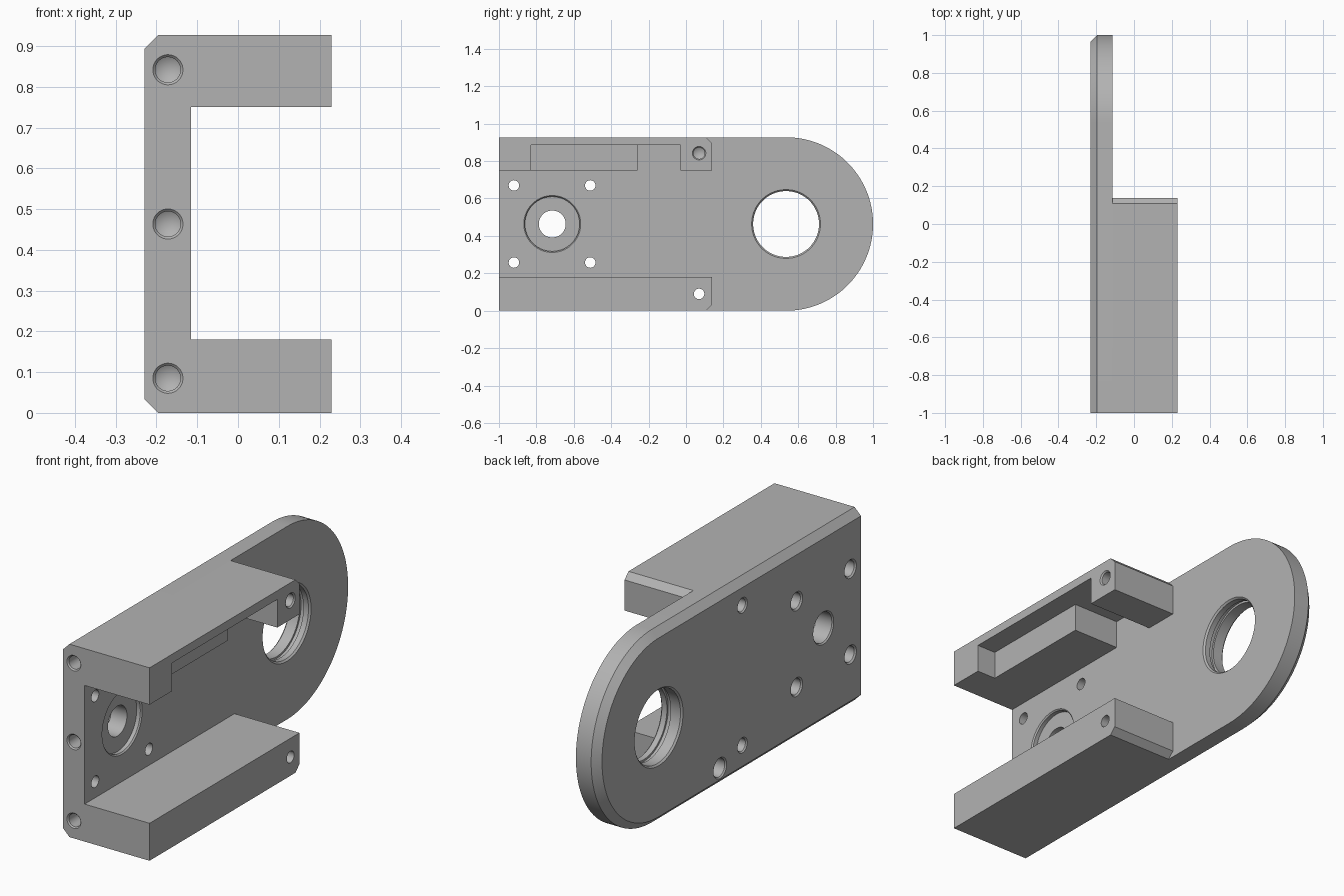
import bpy, bmesh, math
from mathutils import Vector

if "Cube" in bpy.data.objects:
    bpy.data.objects.remove(bpy.data.objects["Cube"], do_unlink=True)

# Main dimensions
H = 0.927
R = H / 2
X0, X1, X2 = -0.23, -0.115, 0.23      # plate outside, plate inside, rail tips
ROUND_Y = 1 - R
CHAMFER = 0.034

metal = bpy.data.materials.new("plain grey metal")
metal.use_nodes = True
GREY = (0.45, 0.45, 0.45, 1)
metal.diffuse_color = GREY
metal.node_tree.nodes["Principled BSDF"].inputs["Base Color"].default_value = GREY


def loft(name, loops):
    """Skin a stack of loops and cap both ends; one-point loops become tips."""
    bm = bmesh.new()
    rings = [[bm.verts.new(p) for p in loop] for loop in loops]
    for a, b in zip(rings, rings[1:]):
        n = max(len(a), len(b))
        for i in range(n):
            j = (i + 1) % n
            if len(b) == 1:
                bm.faces.new((a[i], a[j], b[0]))
            else:
                bm.faces.new((a[i], a[j], b[j], b[i]))
    for ring in (rings[0], rings[-1]):
        if len(ring) > 2:
            bm.faces.new(ring)
    bmesh.ops.recalc_face_normals(bm, faces=bm.faces)
    mesh = bpy.data.meshes.new(name)
    bm.to_mesh(mesh)
    bm.free()
    mesh.materials.append(metal)
    obj = bpy.data.objects.new(name, mesh)
    bpy.context.collection.objects.link(obj)
    return obj


def drill(name, origin, direction, rings, sides=48):
    """Turned cutter from (depth, radius) pairs along a direction."""
    d = Vector(direction)
    u = Vector((0, 0, 1))
    v = d.cross(u)
    loops = []
    for depth, r in rings:
        c = Vector(origin) + d * depth
        if r == 0:
            loops.append([c])
            continue
        angles = [math.tau * i / sides for i in range(sides)]
        loops.append([c + (u * math.cos(a) + v * math.sin(a)) * r for a in angles])
    return loft(name, loops)


def cut(cutter, *targets):
    cutter.hide_render = True
    for target in targets:
        mod = target.modifiers.new("cut", "BOOLEAN")
        mod.operation = "DIFFERENCE"
        mod.solver = "EXACT"
        mod.object = cutter
        bpy.context.view_layer.objects.active = target
        bpy.ops.object.modifier_apply(modifier=mod.name)
    bpy.data.objects.remove(cutter, do_unlink=True)


# Side plate with a round end and a chamfered outer edge
def plate_loop(x, inset, steps=72):
    pts = [(x, -1, inset)]
    for i in range(steps + 1):
        a = -math.pi / 2 + math.pi * i / steps
        pts.append((x, ROUND_Y + (R - inset) * math.cos(a), R + (R - inset) * math.sin(a)))
    return pts + [(x, -1, H - inset)]


plate = loft("side_plate", [plate_loop(X0, CHAMFER), plate_loop(X0 + CHAMFER, 0),
                            plate_loop(X1, 0)])

# Rails with one chamfered rear corner
def rail(name, outer, inner):
    s = 0.03 if inner > outer else -0.03
    profile = [(-1, outer), (0.108, outer), (0.138, outer + s), (0.138, inner), (-1, inner)]
    return loft(name, [[(x, y, z) for y, z in profile] for x in (X1, X2)])


upper = rail("upper_rail", H, 0.75)
lower = rail("lower_rail", 0, 0.18)

# Stepped pocket under the upper rail
pocket = [(0.3, -0.83), (0.3, -0.03), (X1 - 0.05, -0.03),
          (X1 - 0.05, -0.26), (0.13, -0.26), (0.13, -0.83)]
cut(loft("pocket_cutter", [[(x, y, z) for x, y in pocket] for z in (0.7, 0.885)]), upper)


def blind(rim, r, depth):
    """Chamfered blind hole with a cone bottom."""
    return [(-0.01, rim), (0, rim), (rim - r, r), (depth, r), (depth + r * 0.6, 0)]


def stepped(rim, r1, step, r2, end):
    """Chamfered counterbore leading to a narrower through hole."""
    return [(-0.01, rim), (0, rim), (rim - r1, r1), (step, r1), (step, r2), (end, r2)]


IN, OUT = (1, 0, 0), (-1, 0, 0)

# Threaded holes in the front edge
for z in (0.085, R, H - 0.085):
    cut(drill("front_hole", (-0.172, -1, z), (0, 1, 0), blind(0.037, 0.031, 0.09)), plate)

# Screw holes around the small bore
for y in (-0.92, -0.512):
    for z in (R - 0.206, R + 0.206):
        cut(drill("screw_hole", (X0, y, z), IN, stepped(0.045, 0.038, 0.06, 0.028, 0.13)), plate)

# Dowel holes behind the rails
for z in (0.135, H - 0.12):
    cut(drill("dowel_hole", (X0, -0.1, z), IN, blind(0.037, 0.031, 0.07)), plate)

# Small bore with a shallow round seat
cut(drill("small_bore", (X1, -0.715, R), OUT,
          stepped(0.152, 0.146, 0.025, 0.072, 0.109) + [(0.115, 0.078), (0.13, 0.078)], 72), plate)

# Large bore with chamfered rims and an inner groove
cut(drill("large_bore", (X1, 0.535, R), OUT,
          [(-0.01, 0.184), (0, 0.184), (0.008, 0.176), (0.035, 0.176), (0.035, 0.186),
           (0.055, 0.186), (0.055, 0.176), (0.107, 0.176), (0.115, 0.184), (0.13, 0.184)], 96), plate)

# Clamp holes near the rear of the rails
cut(drill("lower_clamp_hole", (X0, 0.07, 0.09), IN,
          stepped(0.05, 0.044, 0.06, 0.028, 0.5)), plate, lower)
cut(drill("upper_clamp_hole", (X2, 0.07, 0.842), OUT, blind(0.036, 0.03, 0.2)), upper)

# Smooth the round walls, keep the edges crisp
bpy.ops.object.select_all(action="DESELECT")
for obj in (plate, upper, lower):
    obj.select_set(True)
bpy.context.view_layer.objects.active = plate
bpy.ops.object.shade_smooth_by_angle(angle=math.radians(25))
